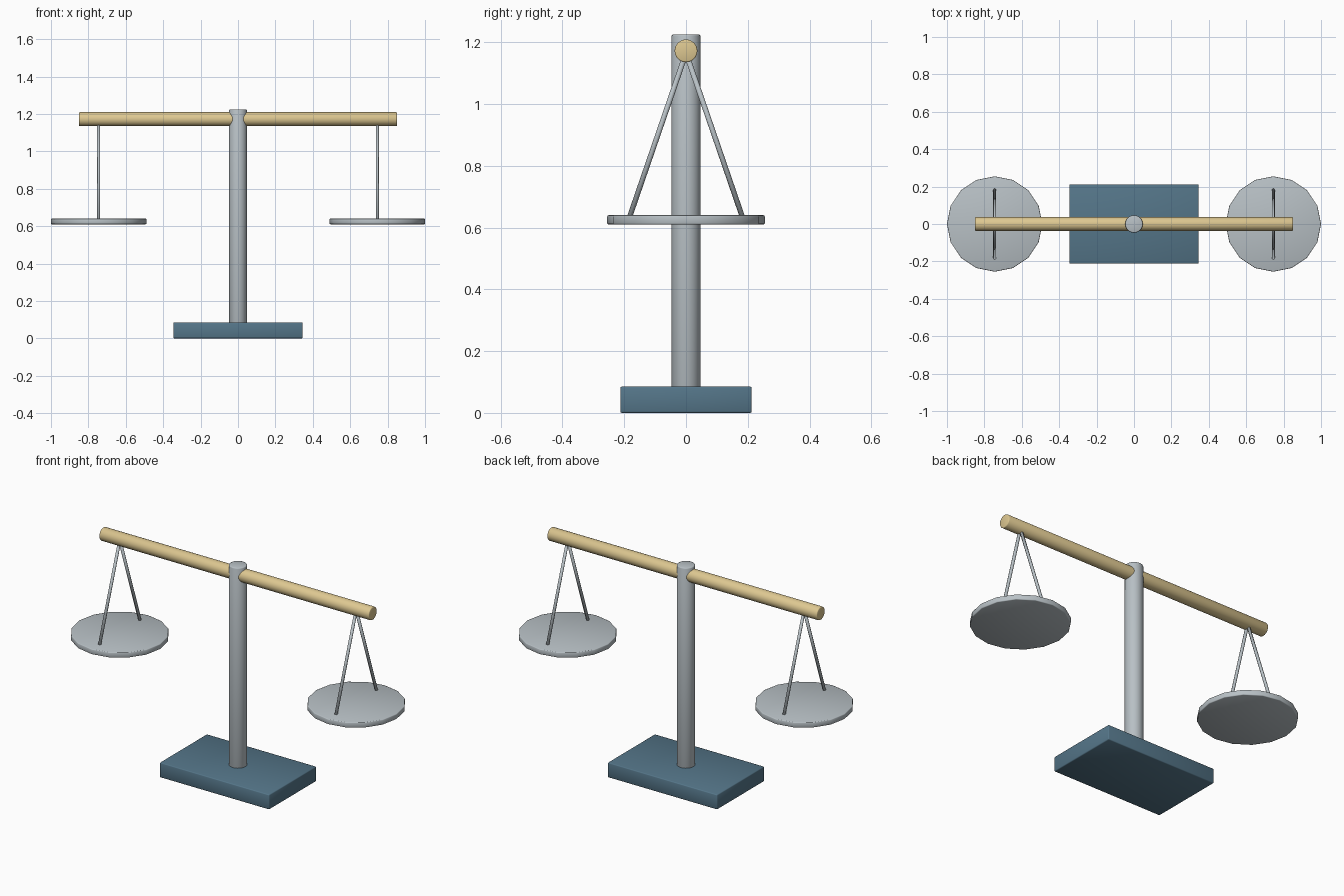
import bpy
from mathutils import Vector

cube = bpy.data.objects.get("Cube")
if cube:
    bpy.data.objects.remove(cube, do_unlink=True)


def make_material(name, rgb):
    mat = bpy.data.materials.new(name)
    mat.use_nodes = True
    color = (*rgb, 1.0)
    mat.diffuse_color = color
    mat.node_tree.nodes["Principled BSDF"].inputs["Base Color"].default_value = color
    return mat


steel = make_material("steel grey", (0.48, 0.53, 0.56))
brass = make_material("pale brass", (0.72, 0.57, 0.28))
slate = make_material("slate blue", (0.09, 0.18, 0.25))


def finish(name, mat, bevel=0.0):
    """Name the active object, colour it, soften its rims and shade it smooth."""
    obj = bpy.context.object
    obj.name = name
    obj.data.materials.append(mat)
    bpy.ops.object.transform_apply(location=False, rotation=False, scale=True)
    bpy.ops.object.shade_smooth()
    if bevel:
        mod = obj.modifiers.new("soft_rim", 'BEVEL')
        mod.width = bevel
        mod.segments = 2
        mod.limit_method = 'ANGLE'
        mod.angle_limit = 1.0
    return obj


def rod(name, start, end, radius, mat, sides=16, bevel=0.0):
    """Cylinder between two points."""
    a, b = Vector(start), Vector(end)
    axis = b - a
    bpy.ops.mesh.primitive_cylinder_add(
        vertices=sides, radius=radius, depth=axis.length, location=(a + b) / 2,
        rotation=axis.to_track_quat('Z', 'Y').to_euler())
    return finish(name, mat, bevel)


# Base slab
bpy.ops.mesh.primitive_cube_add(size=1, location=(0, 0, 0.0425))
bpy.context.object.scale = (0.69, 0.425, 0.085)
finish("base", slate, 0.005)

# Upright post and cross beam
rod("post", (0, 0, 0.08), (0, 0, 1.225), 0.047, steel, 24, 0.005)
rod("beam", (-0.85, 0, 1.172), (0.85, 0, 1.172), 0.037, brass, 24, 0.004)

# Hanging pans, each on two slanted rods
for side, sx in (("left", 1), ("right", -1)):
    x = 0.745 * sx
    rod(side + "_pan", (x, 0, 0.61), (x, 0, 0.64), 0.255, steel, 16, 0.004)
    for end, sy in (("front", -1), ("back", 1)):
        rod(f"{side}_{end}_hanger", (x, 0, 1.165), (x, 0.184 * sy, 0.63),
            0.0085, steel, 8)
